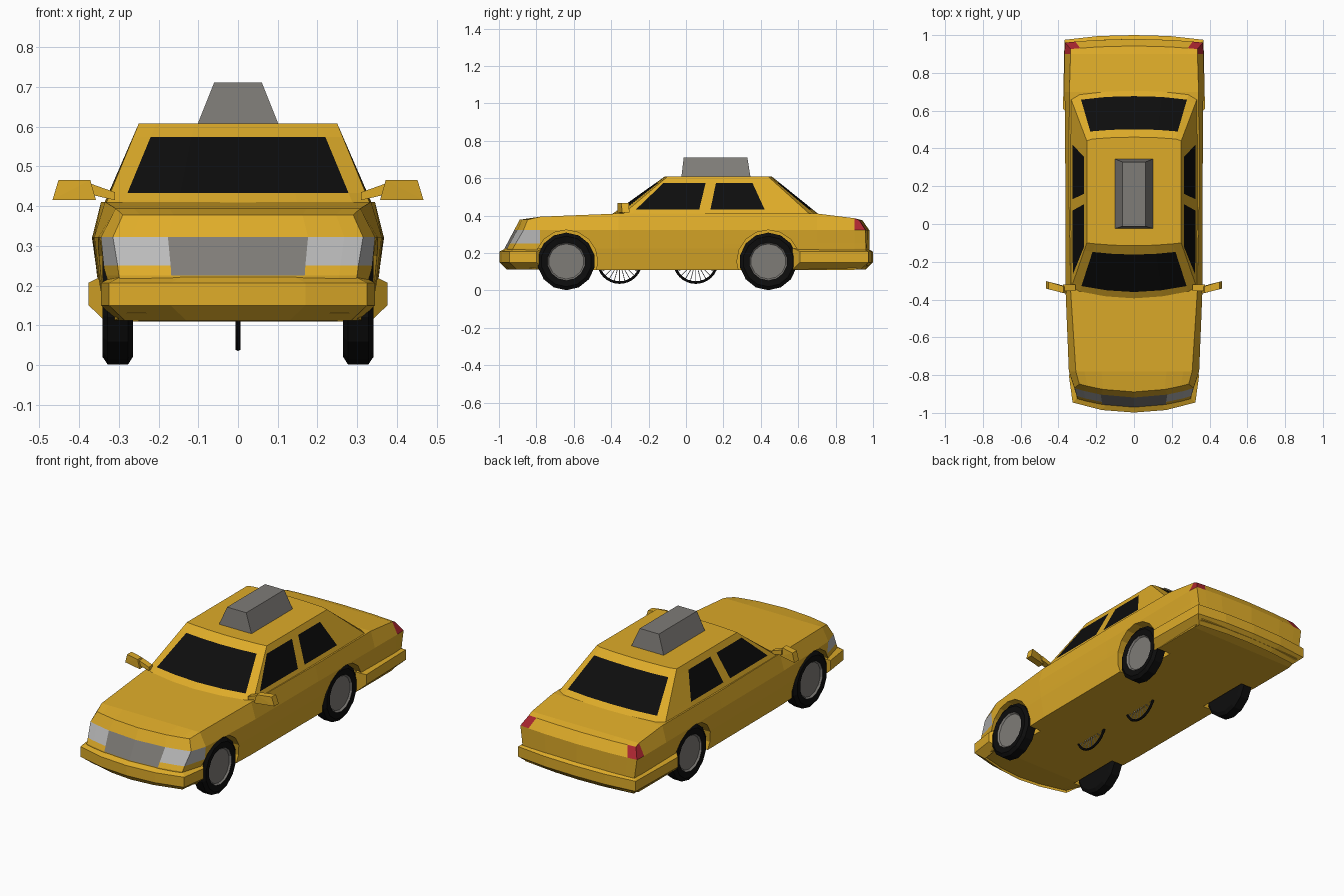
import bpy, bmesh, math
from mathutils import Matrix, Vector

if "Cube" in bpy.data.objects:
    bpy.data.objects.remove(bpy.data.objects["Cube"])


def material(name, rgb):
    m = bpy.data.materials.new(name)
    m.diffuse_color = (*rgb, 1)
    m.use_nodes = True
    m.node_tree.nodes["Principled BSDF"].inputs["Base Color"].default_value = m.diffuse_color
    return m


YELLOW = material("taxi yellow", (0.73, 0.41, 0.022))
BLACK = material("black", (0.004, 0.004, 0.004))
GREY = material("grey", (0.21, 0.20, 0.185))
LAMP = material("headlight grey", (0.49, 0.49, 0.49))
RED = material("tail light red", (0.42, 0.02, 0.03))
WHITE = material("spoke white", (0.80, 0.80, 0.80))


def finish(bm, name, *mats):
    bmesh.ops.recalc_face_normals(bm, faces=bm.faces)
    me = bpy.data.meshes.new(name)
    bm.to_mesh(me)
    bm.free()
    for m in mats:
        me.materials.append(m)
    ob = bpy.data.objects.new(name, me)
    bpy.context.collection.objects.link(ob)
    return ob


def hull(name, points, mat):
    bm = bmesh.new()
    for p in points:
        bm.verts.new(p)
    bmesh.ops.convex_hull(bm, input=bm.verts)
    bmesh.ops.dissolve_limit(bm, angle_limit=0.01, verts=bm.verts, edges=bm.edges)
    return finish(bm, name, mat)


WHEEL_Y = (-0.64, 0.44)
WHEEL_Z = 0.155

# Lower body: stations of (y, lower half width, belt, top, bottom z, top z)
STATIONS = [(-0.97, 0.300, 0.315, 0.290, 0.13, 0.378),
            (-0.78, 0.335, 0.345, 0.308, 0.11, 0.394),
            (-0.36, 0.350, 0.362, 0.335, 0.11, 0.411),
            (0.20, 0.352, 0.363, 0.345, 0.11, 0.411),
            (0.70, 0.355, 0.367, 0.342, 0.11, 0.411),
            (0.90, 0.355, 0.368, 0.336, 0.11, 0.386),
            (0.98, 0.352, 0.365, 0.335, 0.13, 0.375)]
COLS = (-1, -0.85, -0.56, 0, 0.56, 0.85, 1)
LAST = len(STATIONS) - 1


def body():
    bm = bmesh.new()
    cache = {}

    def v(s, l, c):
        if (s, l, c) not in cache:
            y, low, belt, top, zb, zt = STATIONS[s]
            x = COLS[c] * (low - 0.02, low, low + 0.003, belt, top)[l]
            z = (zb, 0.225, 0.25, 0.322, zt)[l]
            if s == 0:          # raked, bowed nose
                y += max(0, z - 0.225) * 0.53 + 0.5 * x * x
            if s == LAST:       # raked, bowed tail
                y -= max(0, z - 0.322) * 0.7 + 0.15 * x * x
            cache[s, l, c] = bm.verts.new((x, y, z))
        return cache[s, l, c]

    def face(a, b, c, d, mat=0):
        bm.faces.new((v(*a), v(*b), v(*c), v(*d))).material_index = mat

    for s in range(LAST):
        for l in (0, 4):        # floor and deck
            for c in range(6):
                face((s, l, c), (s, l, c + 1), (s + 1, l, c + 1), (s + 1, l, c))
        for c in (0, 6):        # flanks, with wrap-around lamps
            for l in range(4):
                mat = 2 if (s, l) == (0, 2) else 3 if (s, l) == (LAST - 1, 3) else 0
                face((s, l, c), (s, l + 1, c), (s + 1, l + 1, c), (s + 1, l, c), mat)
    for s in (0, LAST):         # nose and tail
        for l in range(4):
            for c in range(6):
                mat = 0
                if s == 0 and l in (1, 2) and c in (2, 3):
                    mat = 1
                elif s == 0 and l == 2:
                    mat = 2
                elif s == LAST and l == 3 and c in (0, 5):
                    mat = 3
                face((s, l, c), (s, l, c + 1), (s, l + 1, c + 1), (s, l + 1, c), mat)
    return finish(bm, "car_body", YELLOW, GREY, LAMP, RED)


car = body()

# Wheel arches
bm = bmesh.new()
for y in WHEEL_Y:
    for side in (-1, 1):
        m = Matrix.Translation((side * 0.37, y, WHEEL_Z)) @ Matrix.Rotation(math.pi / 2, 4, 'Y')
        bmesh.ops.create_cone(bm, cap_ends=True, segments=16, radius1=0.168,
                              radius2=0.168, depth=0.24, matrix=m)
cutter = finish(bm, "wheel_arch_cutter", YELLOW)
cutter.hide_render = True
cutter.display_type = 'WIRE'
mod = car.modifiers.new("arches", 'BOOLEAN')
mod.operation = 'DIFFERENCE'
mod.solver = 'EXACT'
mod.object = cutter

# Cabin: perimeter columns (base x, base y, roof x, roof y, window follows)
HALF = [(0, -0.40, 0, -0.115, 1), (0.15, -0.39, 0.11, -0.112, 1),
        (0.29, -0.365, 0.206, -0.105, 0), (0.333, -0.34, 0.25, -0.10, 0),
        (0.336, -0.297, 0.25, -0.085, 1), (0.338, 0.064, 0.25, 0.113, 0),
        (0.338, 0.125, 0.25, 0.167, 1), (0.338, 0.433, 0.25, 0.34, 0),
        (0.335, 0.665, 0.25, 0.44, 0), (0.29, 0.692, 0.22, 0.45, 1),
        (0.15, 0.708, 0.12, 0.457, 1), (0, 0.712, 0, 0.46, 0)]
bm = bmesh.new()
LEVELS = (0.0, 0.14, 0.835, 1.0)
for side in (-1, 1):
    rows = []
    for bx, by, rx, ry, _ in HALF:
        a, b = Vector((side * bx, by, 0.405)), Vector((side * rx, ry, 0.608))
        rows.append([bm.verts.new(a.lerp(b, t)) for t in LEVELS])
    for i in range(len(HALF) - 1):
        for l in range(3):
            f = bm.faces.new((rows[i][l], rows[i + 1][l], rows[i + 1][l + 1], rows[i][l + 1]))
            f.material_index = int(l == 1 and HALF[i][4])
    bm.faces.new([r[3] for r in rows])
bmesh.ops.remove_doubles(bm, verts=bm.verts, dist=0.0005)
finish(bm, "cabin", YELLOW, BLACK)


# Bumpers swept round a U-shaped path
def bumper(name, path):
    full = [(-x, y) for x, y in reversed(path[1:])] + path
    bm = bmesh.new()
    rings = []
    for x, y in full:
        inner = (x - math.copysign(min(abs(x), 0.04), x), y - math.copysign(0.04, y))
        rings.append([bm.verts.new(p) for p in (
            (*inner, 0.228), (x, y, 0.207), (x, y, 0.15), (*inner, 0.112))])
    for a, b in zip(rings, rings[1:]):
        for k in range(4):
            bm.faces.new((a[k], a[(k + 1) % 4], b[(k + 1) % 4], b[k]))
    bm.faces.new(rings[0])
    bm.faces.new(rings[-1])
    finish(bm, name, YELLOW)


bumper("front_bumper", [(0, -0.998), (0.17, -0.985), (0.325, -0.945), (0.345, -0.80)])
bumper("rear_bumper", [(0, 1.0), (0.19, 0.995), (0.368, 0.975), (0.376, 0.61)])

# Roof sign
hull("roof_sign", [(sx * x, y, z) for sx in (-1, 1) for x, y, z in (
    (0.103, -0.025, 0.604), (0.103, 0.345, 0.604),
    (0.06, -0.012, 0.711), (0.06, 0.328, 0.711))], GREY)

# Wing mirrors
for side, tag in ((-1, "left"), (1, "right")):
    hull(tag + "_mirror", [(side * x, y, z) for x, y, z in (
        (0.358, -0.368, 0.416), (0.358, -0.33, 0.416),
        (0.467, -0.342, 0.416), (0.467, -0.302, 0.416),
        (0.372, -0.366, 0.466), (0.372, -0.33, 0.466),
        (0.452, -0.345, 0.466), (0.452, -0.306, 0.466))], YELLOW)
    hull(tag + "_mirror_arm", [(side * x, y, z) for x, z in (
        (0.31, 0.415), (0.31, 0.435), (0.375, 0.43), (0.375, 0.458))
        for y in (-0.355, -0.32)], YELLOW)


# Road wheels, turned from a tyre profile of (x, radius)
def road_wheel(name, side, y, n=14):
    profile = [(0.265, 0.10), (0.265, 0.135), (0.277, 0.154), (0.328, 0.154),
               (0.341, 0.135), (0.337, 0.102), (0.328, 0.094)]
    bm = bmesh.new()
    rings = [[bm.verts.new((side * x, y + r * math.sin(2 * math.pi * k / n),
                            WHEEL_Z - r * math.cos(2 * math.pi * k / n)))
              for k in range(n)] for x, r in profile]
    for i in range(len(rings) - 1):
        for k in range(n):
            j = (k + 1) % n
            f = bm.faces.new((rings[i][k], rings[i][j], rings[i + 1][j], rings[i + 1][k]))
            f.material_index = int(i == 5)
    bm.faces.new(rings[0])
    bm.faces.new(rings[-1]).material_index = 1
    finish(bm, name, BLACK, GREY)


for y, end in zip(WHEEL_Y, ("front", "rear")):
    for side, tag in ((-1, "left"), (1, "right")):
        road_wheel(f"{end}_{tag}_wheel", side, y)

# Thin spoked wheels under the floor
for y, tag in ((-0.355, "front"), (0.052, "rear")):
    centre = Vector((0, y, 0.157))
    bpy.ops.mesh.primitive_torus_add(location=centre, rotation=(0, math.pi / 2, 0),
                                     major_radius=0.115, minor_radius=0.007,
                                     major_segments=32, minor_segments=6)
    bpy.context.object.name = tag + "_spoked_wheel_tyre"
    bpy.context.object.data.materials.append(BLACK)
    bm = bmesh.new()
    for k in range(24):
        turn = Matrix.Rotation(2 * math.pi * k / 24, 4, 'X')
        m = Matrix.Translation(centre) @ turn @ Matrix.Translation((0, 0, 0.055))
        bmesh.ops.create_cone(bm, cap_ends=True, segments=4, radius1=0.002,
                              radius2=0.002, depth=0.11, matrix=m)
    finish(bm, tag + "_spoked_wheel_spokes", WHITE)
